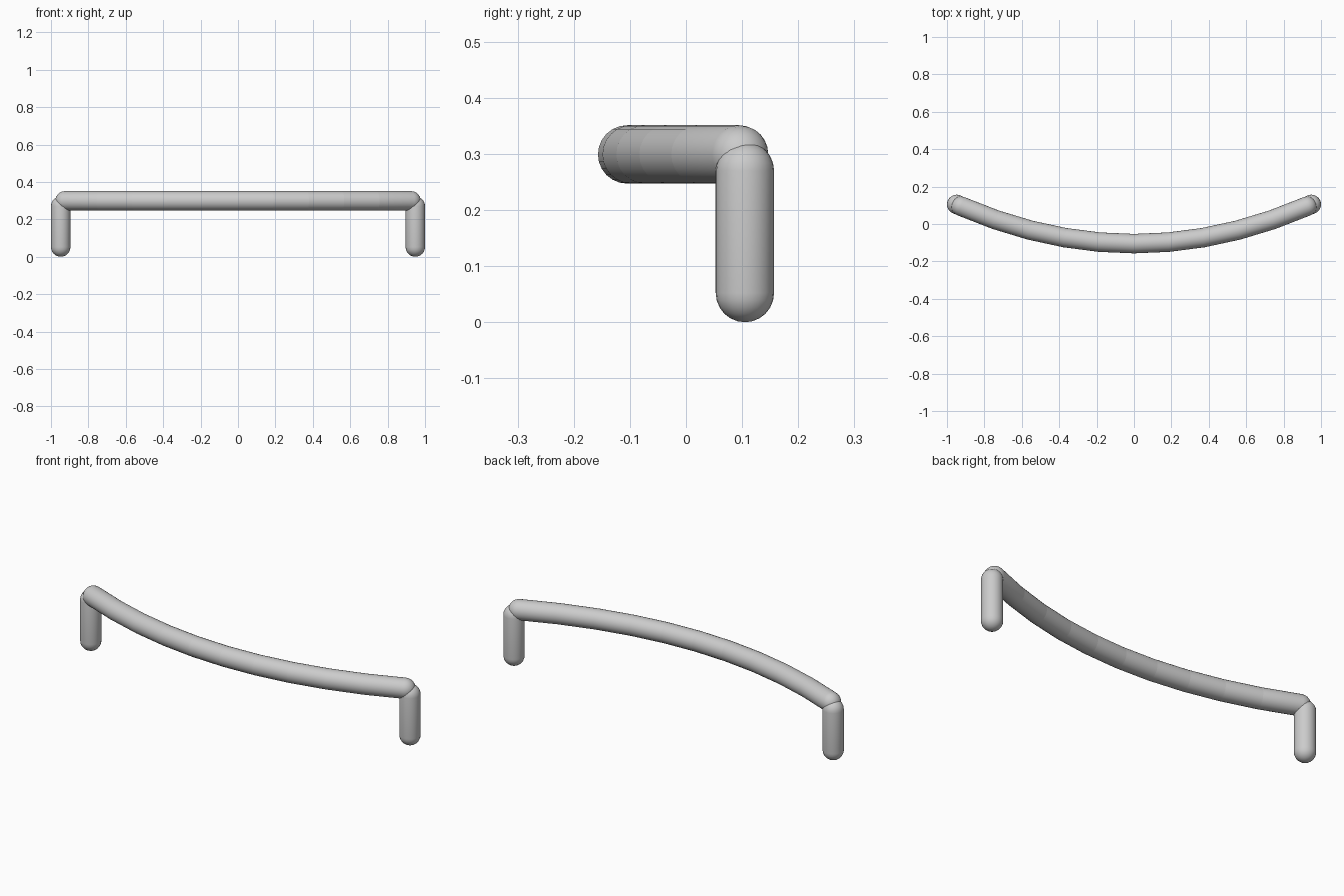
import bpy, bmesh, math
from mathutils import Vector

cube = bpy.data.objects.get("Cube")
if cube:
    bpy.data.objects.remove(cube, do_unlink=True)

SIDES, CAP_STEPS = 24, 6
RADIUS = 0.052

metal = bpy.data.materials.new("light grey metal")
metal.use_nodes = True
colour = (0.6, 0.6, 0.6, 1)
metal.diffuse_color = colour
metal.node_tree.nodes["Principled BSDF"].inputs["Base Color"].default_value = colour


def round_rod(name, path, radius, side):
    """Round-ended rod along a path; 'side' is perpendicular to the whole path."""
    path = [Vector(p) for p in path]
    side = Vector(side)
    first = (path[1] - path[0]).normalized()
    last = (path[-1] - path[-2]).normalized()
    angles = [math.pi / 2 * i / CAP_STEPS for i in range(1, CAP_STEPS)]

    # Stations hold centre, direction and radius: cap, body, cap
    stations = [(path[0] - first * radius * math.sin(a), first, radius * math.cos(a))
                for a in reversed(angles)]
    for i, p in enumerate(path):
        before = (p - path[i - 1]).normalized() if i else first
        after = (path[i + 1] - p).normalized() if i < len(path) - 1 else last
        stations.append((p, (before + after).normalized(), radius))
    stations += [(path[-1] + last * radius * math.sin(a), last, radius * math.cos(a))
                 for a in angles]

    bm = bmesh.new()
    rings = []
    for centre, direction, r in stations:
        across = direction.cross(side).normalized()
        turns = [2 * math.pi * k / SIDES for k in range(SIDES)]
        rings.append([bm.verts.new(centre + (side * math.cos(t) + across * math.sin(t)) * r)
                      for t in turns])
    start = bm.verts.new(path[0] - first * radius)
    end = bm.verts.new(path[-1] + last * radius)
    for k in range(SIDES):
        n = (k + 1) % SIDES
        for a, b in zip(rings, rings[1:]):
            bm.faces.new((a[k], a[n], b[n], b[k]))
        bm.faces.new((start, rings[0][n], rings[0][k]))
        bm.faces.new((end, rings[-1][k], rings[-1][n]))
    bmesh.ops.recalc_face_normals(bm, faces=bm.faces)

    # Smooth surface with crisp joints between the straight body sections
    for f in bm.faces:
        f.smooth = True
    for ring in rings[CAP_STEPS:CAP_STEPS + len(path) - 2]:
        for k in range(SIDES):
            bm.edges.get((ring[k], ring[(k + 1) % SIDES])).smooth = False

    mesh = bpy.data.meshes.new(name)
    bm.to_mesh(mesh)
    bm.free()
    mesh.materials.append(metal)
    obj = bpy.data.objects.new(name, mesh)
    bpy.context.collection.objects.link(obj)
    return obj


# Bowed grip made of ten straight sections
HALF, SECTIONS = 0.925, 10
steps = [2 * i / SECTIONS - 1 for i in range(SECTIONS + 1)]
round_rod("grip_bar", [(HALF * s, -0.105 + 0.2 * s * s, 0.299) for s in steps],
          RADIUS, (0, 0, 1))

# Mounting posts
for name, sign in (("left_post", 1), ("right_post", -1)):
    x = sign * (1 - RADIUS)
    round_rod(name, [(x, 0.105, RADIUS), (x, 0.105, 0.27)], RADIUS, (1, 0, 0))
